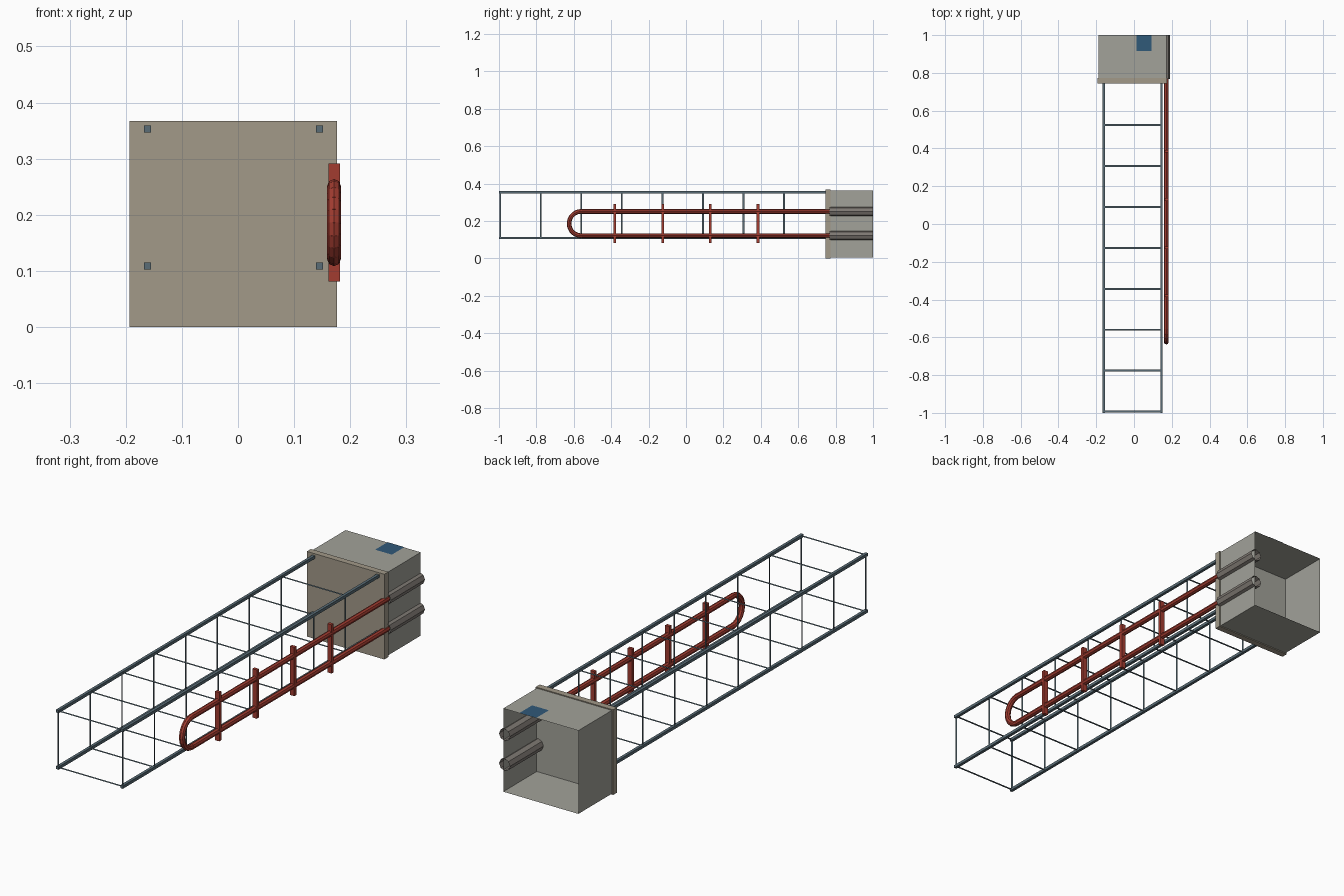
import bpy, bmesh, math
from mathutils import Vector, Matrix

if "Cube" in bpy.data.objects:
    bpy.data.objects.remove(bpy.data.objects["Cube"])


def material(name, rgb):
    m = bpy.data.materials.new(name)
    m.diffuse_color = (*rgb, 1)
    m.use_nodes = True
    m.node_tree.nodes["Principled BSDF"].inputs["Base Color"].default_value = m.diffuse_color
    return m


STEEL = material("slate_steel", (0.10, 0.15, 0.18))
RED = material("red_pipe", (0.36, 0.045, 0.03))
PLATE = material("beige_plate", (0.36, 0.32, 0.25))
BLUE = material("blue_label", (0.03, 0.10, 0.19))
SHELL = material("grey_shell", (0.36, 0.36, 0.32))
METAL = material("sleeve_metal", (0.21, 0.19, 0.17))


def finish(name, bm, mat):
    mesh = bpy.data.meshes.new(name)
    bm.to_mesh(mesh)
    bm.free()
    mesh.materials.append(mat)
    ob = bpy.data.objects.new(name, mesh)
    bpy.context.collection.objects.link(ob)
    return ob


def box(name, lo, hi, mat, open_back=False):
    """Box between two corners; a zero extent gives a flat strip."""
    lo, hi = Vector(lo), Vector(hi)
    bm = bmesh.new()
    size = hi - lo
    flat = [i for i in range(3) if size[i] < 1e-6]
    if flat:
        a, b = [i for i in range(3) if i != flat[0]]
        corners = []
        for u, v in ((0, 0), (1, 0), (1, 1), (0, 1)):
            p = lo.copy()
            p[a] += u * size[a]
            p[b] += v * size[b]
            corners.append(bm.verts.new(p))
        bm.faces.new(corners)
    else:
        bmesh.ops.create_cube(bm, size=1, matrix=Matrix.Translation((lo + hi) / 2) @ Matrix.Diagonal((*size, 1)))
        if open_back:
            back = [f for f in bm.faces if f.normal.y > 0.9]
            bmesh.ops.delete(bm, geom=back, context='FACES_ONLY')
    return finish(name, bm, mat)


def add_tube(bm, p, q, r, caps=True):
    """Eight-sided tube from p to q."""
    p, q = Vector(p), Vector(q)
    d = q - p
    rot = d.to_track_quat('Z', 'X').to_matrix().to_4x4()
    bmesh.ops.create_cone(bm, cap_ends=caps, segments=8, radius1=r, radius2=r, depth=d.length,
                          matrix=Matrix.Translation((p + q) / 2) @ rot)


# truss: four long rails
XL, XR, ZB, ZT, H = -0.161, 0.1455, 0.109, 0.3525, 0.0063
for side, x in (("left", XL), ("right", XR)):
    for level, z in (("lower", ZB), ("upper", ZT)):
        box(f"{side}_{level}_rail", (x - H, -1, z - H), (x + H, 0.75, z + H), STEEL)

# truss: flat strips joining the rails, repeated along the length
Y0, Y1 = -0.998, -0.988
strips = {"lower_strips": ((XL, Y0, ZB), (XR, Y1, ZB)),
          "upper_strips": ((XL, Y0, ZT), (XR, Y1, ZT)),
          "left_strips": ((XL, Y0, ZB), (XL, Y1, ZT)),
          "right_strips": ((XR, Y0, ZB), (XR, Y1, ZT))}
for name, (lo, hi) in strips.items():
    ob = box(name, lo, hi, STEEL)
    arr = ob.modifiers.new("repeat", 'ARRAY')
    arr.count = 8
    arr.use_relative_offset = False
    arr.use_constant_offset = True
    arr.constant_offset_displace = (0, 0.2166, 0)

# end housing, open at the back, with its mounting plate and label
box("housing", (-0.187, 0.772, 0.004), (0.171, 1.0, 0.363), SHELL, open_back=True)
box("mounting_plate", (-0.193, 0.745, 0), (0.176, 0.772, 0.367), PLATE)
box("top_label", (0.013, 0.915, 0.3645), (0.093, 1.0, 0.3645), BLUE)

# red U-shaped pipe: two straight runs and a segmented bend
PX, PZ, R, BEND_Y, PR = 0.171, 0.186, 0.0645, -0.56, 0.0122
bm = bmesh.new()
for s in (-1, 1):
    add_tube(bm, (PX, BEND_Y, PZ + s * R), (PX, 0.775, PZ + s * R), PR)
N = 10
for i in range(N):
    mid = math.pi * (i + 0.5) / N
    c = Vector((PX, BEND_Y - R * math.sin(mid), PZ + R * math.cos(mid)))
    half = Vector((0, math.cos(mid), math.sin(mid))) * (R * math.tan(math.pi / N / 2) * 1.15)
    add_tube(bm, c - half, c + half, PR)
finish("u_pipe", bm, RED)

# straps across the pipe
for i in range(4):
    y = -0.38 + i * 0.255
    box(f"pipe_strap_{i + 1}", (0.161, y - 0.007, 0.081), (0.182, y + 0.007, 0.291), RED)

# open sleeves on the housing wall
for level, s in (("lower", -1), ("upper", 1)):
    bm = bmesh.new()
    z = PZ + s * R
    add_tube(bm, (0.165, 0.768, z), (0.165, 1.0, z), 0.026, caps=False)
    finish(f"{level}_sleeve", bm, METAL)
